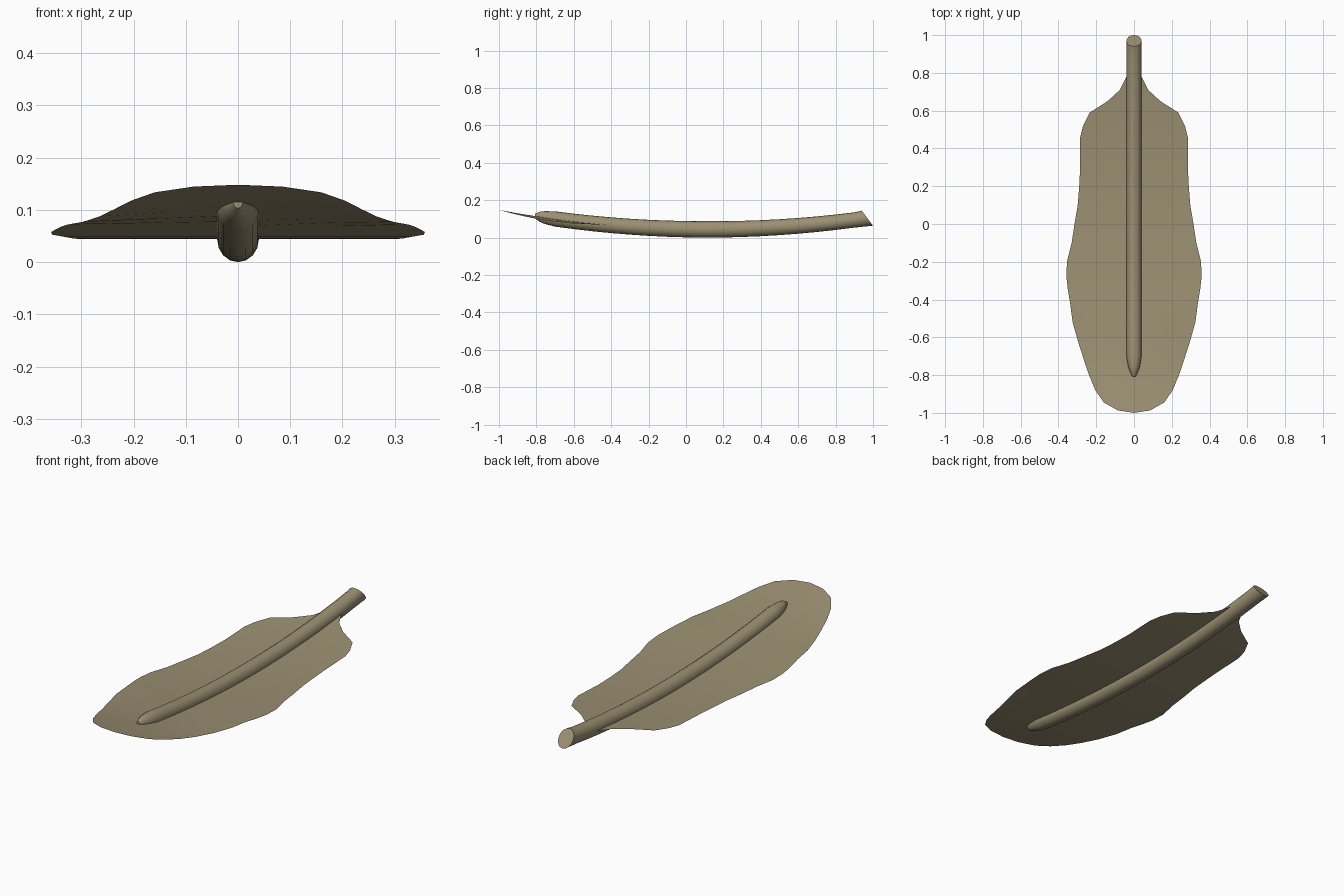
import bpy, bmesh, math

if "Cube" in bpy.data.objects:
    bpy.data.objects.remove(bpy.data.objects["Cube"])

mat = bpy.data.materials.new("feather_tan")
mat.diffuse_color = (0.33, 0.28, 0.17, 1)
mat.use_nodes = True
mat.node_tree.nodes["Principled BSDF"].inputs["Base Color"].default_value = mat.diffuse_color


def arc(y):
    """Height of the bowed centre line."""
    return 0.044 + 0.083 * (y - 0.12) ** 2


def finish(name, bm):
    bmesh.ops.recalc_face_normals(bm, faces=bm.faces)
    me = bpy.data.meshes.new(name)
    bm.to_mesh(me)
    bm.free()
    me.materials.append(mat)
    ob = bpy.data.objects.new(name, me)
    bpy.context.collection.objects.link(ob)
    bpy.ops.object.select_all(action='DESELECT')
    ob.select_set(True)
    bpy.context.view_layer.objects.active = ob
    bpy.ops.object.shade_smooth_by_angle(angle=math.radians(40))
    return ob


# Shaft: bowed tube, slanted cut at the quill end, blunt taper at the tip
N = 16
rings = [(0.97, 0.04, 0.04, 0.03)]
rings += [(0.9 - i * 0.1, 0.04, 0.044 - 0.004 * abs(0.8 - i * 0.1), 0) for i in range(17)]
rings += [(-0.755, 0.031, 0.034, 0), (-0.785, 0.02, 0.026, 0), (-0.807, 0.009, 0.012, 0)]
bm = bmesh.new()
loops = []
for y, rx, rz, shear in rings:
    loop = []
    for k in range(N):
        a = 2 * math.pi * k / N
        loop.append(bm.verts.new((rx * math.cos(a), y - shear * math.sin(a),
                                  arc(y) + rz * math.sin(a))))
    loops.append(loop)
for a, b in zip(loops, loops[1:]):
    for k in range(N):
        bm.faces.new((a[k], a[(k + 1) % N], b[(k + 1) % N], b[k]))
bm.faces.new(loops[0])
bm.faces.new(loops[-1])
finish("feather_shaft", bm)

# Vane: thin sheet following the bow, edges drooping slightly near the tip
outline = [(0.79, 0.035), (0.71, 0.075), (0.65, 0.14), (0.59, 0.235), (0.52, 0.27),
           (0.46, 0.285), (0.3, 0.285), (0.2, 0.29), (0.1, 0.298), (0, 0.315),
           (-0.1, 0.33), (-0.2, 0.355), (-0.28, 0.358), (-0.35, 0.35), (-0.42, 0.338),
           (-0.52, 0.325), (-0.62, 0.297), (-0.72, 0.265), (-0.8, 0.238),
           (-0.88, 0.205), (-0.945, 0.16), (-0.987, 0.085)]
bm = bmesh.new()
rows = []
for y, w in outline:
    droop = 0.015 * math.sin(math.pi * min(1, max(0, (-0.45 - y) / 0.55)))
    rows.append([bm.verts.new((w * f, y, arc(y) - droop * abs(f)))
                 for f in (-1, -0.5, 0, 0.5, 1)])
for a, b in zip(rows, rows[1:]):
    for k in range(4):
        bm.faces.new((a[k], b[k], b[k + 1], a[k + 1]))
tip = bm.verts.new((0, -1, arc(-1)))
for k in range(4):
    bm.faces.new((rows[-1][k], tip, rows[-1][k + 1]))
vane = finish("feather_vane", bm)
if vane.data.polygons[0].normal.z < 0:
    vane.data.flip_normals()
